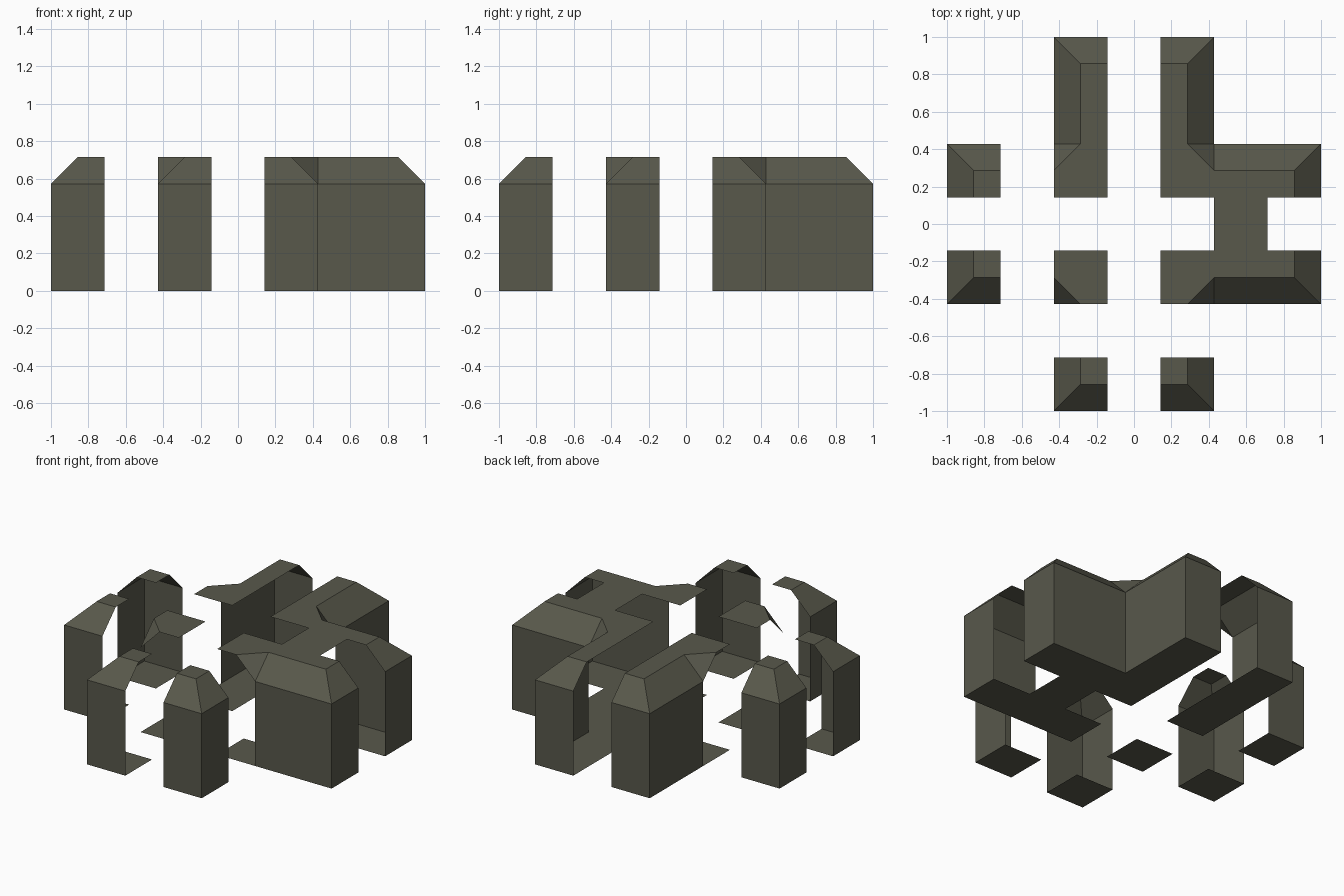
import bpy, bmesh, math
from mathutils import Matrix, Vector

if "Cube" in bpy.data.objects:
    bpy.data.objects.remove(bpy.data.objects["Cube"])

U = 1 / 7                      # grid unit: everything snaps to sevenths
EAVE, TOP = 4 * U, 5 * U       # wall height and roof height

mat = bpy.data.materials.new("dark olive")
mat.diffuse_color = (0.098, 0.098, 0.071, 1)
mat.use_nodes = True
mat.node_tree.nodes["Principled BSDF"].inputs["Base Color"].default_value = mat.diffuse_color

bm = bmesh.new()


def face(*pts):
    return bm.faces.new([bm.verts.new(p) for p in pts])


def at(q, x, y, z):
    """Point in sevenths, turned to quadrant q of the cross."""
    return Matrix.Rotation(q * math.pi / 2, 3, 'Z') @ Vector((x * U, y * U, z))


# Cross-shaped shell: walls, chamfered eaves and valley corners per quadrant
floor, ridge = [], []
for q in range(4):
    base = [(7, 3), (3, 3), (3, 7), (-3, 7)]
    rims = [((6, 2), (3, 2)), ((2, 3), (2, 6)), ((2, 6), (-2, 6))]
    for (a, b), (c, d) in zip(zip(base, base[1:]), rims):
        face(at(q, *a, 0), at(q, *b, 0), at(q, *b, EAVE), at(q, *a, EAVE))
        face(at(q, *a, EAVE), at(q, *b, EAVE), at(q, *d, TOP), at(q, *c, TOP))
    face(at(q, 3, 3, EAVE), at(q, 2, 3, TOP), at(q, 3, 2, TOP))
    floor += [at(q, *p, 0) for p in base[:3]]
    ridge += [at(q, *p, TOP) for p in ((6, 2), (3, 2), (2, 3), (2, 6))]

# Floor and flat roof sheets
face(*reversed(floor))
face(*ridge)
bmesh.ops.remove_doubles(bm, verts=bm.verts, dist=1e-4)
bmesh.ops.recalc_face_normals(bm, faces=bm.faces)
bmesh.ops.triangulate(bm, faces=bm.faces)

# Slice the shell into a grid of cells two sevenths wide
for axis in ((1, 0, 0), (0, 1, 0)):
    for k in (-5, -3, -1, 1, 3, 5):
        bmesh.ops.bisect_plane(bm, geom=bm.verts[:] + bm.edges[:] + bm.faces[:],
                               dist=1e-5, plane_co=Vector(axis) * k * U, plane_no=axis)


# Open slots: cell rows and columns 1 and 3, except one linking cell
def in_slot(f):
    p = f.calc_center_median() - f.normal * 0.005
    col, row = (math.floor((v + 1) * 3.5) for v in p.xy)
    return (col in (1, 3) or row in (1, 3)) and (col, row) != (5, 3)


bmesh.ops.delete(bm, geom=[f for f in bm.faces if in_slot(f)], context='FACES')
bmesh.ops.dissolve_limit(bm, angle_limit=0.01, verts=bm.verts, edges=bm.edges)

mesh = bpy.data.meshes.new("slotted_cross_shell")
bm.to_mesh(mesh)
bm.free()
mesh.materials.append(mat)
bpy.context.collection.objects.link(bpy.data.objects.new("slotted_cross_shell", mesh))
